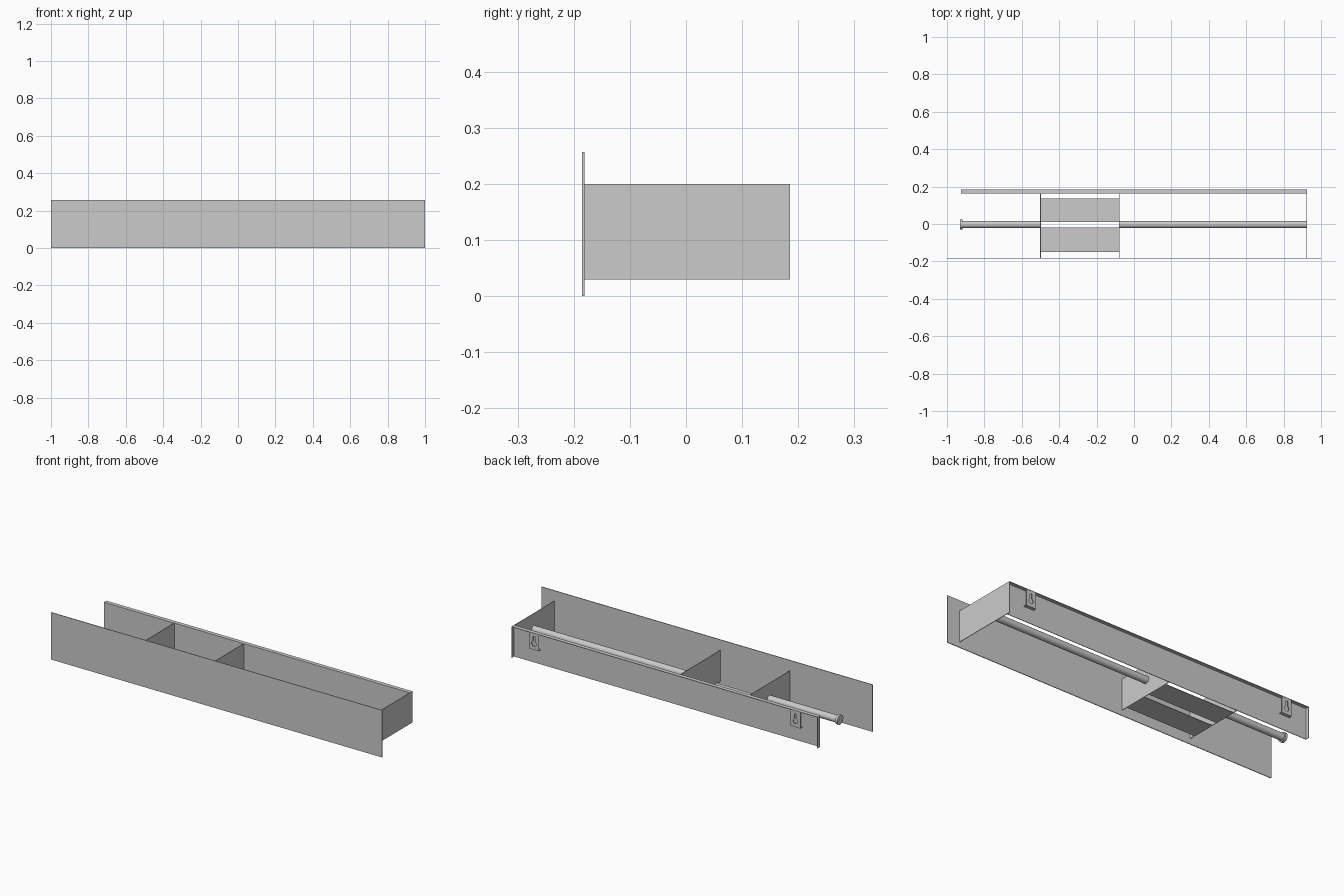
import bpy, math
from mathutils import Matrix

if "Cube" in bpy.data.objects:
    bpy.data.objects.remove(bpy.data.objects["Cube"])

T = 0.003            # sheet thickness
Z0, Z1 = 0.03, 0.20  # body bottom and top


def link(name, mesh):
    ob = bpy.data.objects.new(name, mesh)
    bpy.context.collection.objects.link(ob)
    return ob


def box(name, x, y, z):
    bpy.ops.mesh.primitive_cube_add(size=1)
    ob = bpy.context.object
    ob.name = name
    ob.data.transform(Matrix.Translation([(a + b) / 2 for a, b in (x, y, z)])
                      @ Matrix.Diagonal([b - a for a, b in (x, y, z)] + [1]))
    return ob


def rod(name, x0, x1, r):
    bpy.ops.mesh.primitive_cylinder_add(
        radius=r, depth=x1 - x0, vertices=48,
        location=((x0 + x1) / 2, -0.003, 0.115), rotation=(0, math.pi / 2, 0))
    bpy.context.object.name = name
    bpy.ops.object.shade_smooth_by_angle()


def keyhole_plate(name, cx, w, z0, z1, y):
    # filled flat curve: rectangle with a keyhole opening
    r, s, zc = 0.014, 0.006, z0 + 0.03
    a0 = math.asin(s / r)
    hole = []
    for i in range(17):
        a = math.pi / 2 + a0 + (2 * math.pi - 2 * a0) * i / 16
        hole.append((r * math.cos(a), zc + r * math.sin(a)))
    for i in range(9):
        a = math.pi * i / 8
        hole.append((s * math.cos(a), zc + 0.034 + s * math.sin(a)))
    cu = bpy.data.curves.new(name, 'CURVE')
    cu.dimensions, cu.fill_mode, cu.extrude = '2D', 'BOTH', T / 2
    for pts in ([(-w, z0), (w, z0), (w, z1), (-w, z1)], hole):
        sp = cu.splines.new('POLY')
        sp.points.add(len(pts) - 1)
        for p, (u, v) in zip(sp.points, pts):
            p.co = (u, v, 0, 1)
        sp.use_cyclic_u = True
    tmp = link(name + "_outline", cu)
    bpy.context.view_layer.update()
    me = bpy.data.meshes.new_from_object(
        tmp.evaluated_get(bpy.context.evaluated_depsgraph_get()))
    bpy.data.objects.remove(tmp)
    me.transform(Matrix.Translation((cx, y, 0)) @ Matrix.Rotation(math.pi / 2, 4, 'X'))
    link(name, me)


# front panel
box("front_panel", (-1, 1), (-0.185, -0.181), (0, 0.257))

# back sheet with folded top and end lips
box("back_sheet", (-0.925, 0.925), (0.163, 0.166), (Z0, Z1))
box("back_top_lip", (-0.925, 0.925), (0.163, 0.185), (Z1 - T, Z1))
box("back_end_lip", (-0.925, -0.925 + T), (0.163, 0.185), (Z0, Z1))

# end wall and dividers
box("end_wall", (0.925 - T, 0.925), (-0.181, 0.185), (Z0, Z1))
for i, x in enumerate((-0.5, -0.08)):
    box(f"divider_{i + 1}", (x - T / 2, x + T / 2), (-0.181, 0.165), (Z0, Z1))

# compartment floor in two halves
for i, y in enumerate(((-0.15, -0.02), (0.012, 0.137))):
    box(f"floor_plate_{i + 1}", (-0.5, -0.08), y, (Z0, Z0 + T))

# hanging rods and end stop
rod("short_rod", -0.92, -0.5, 0.019)
rod("long_rod", -0.08, 0.923, 0.019)
rod("rod_end_stop", -0.93, -0.917, 0.026)

# keyhole wall hangers
for i, x in enumerate((-0.79, 0.79)):
    keyhole_plate(f"hanger_{i + 1}", x, 0.03, 0.112, Z1 - T, 0.1825)
    box(f"hanger_step_{i + 1}", (x - 0.03, x + 0.03), (0.165, 0.184), (0.109, 0.112))
